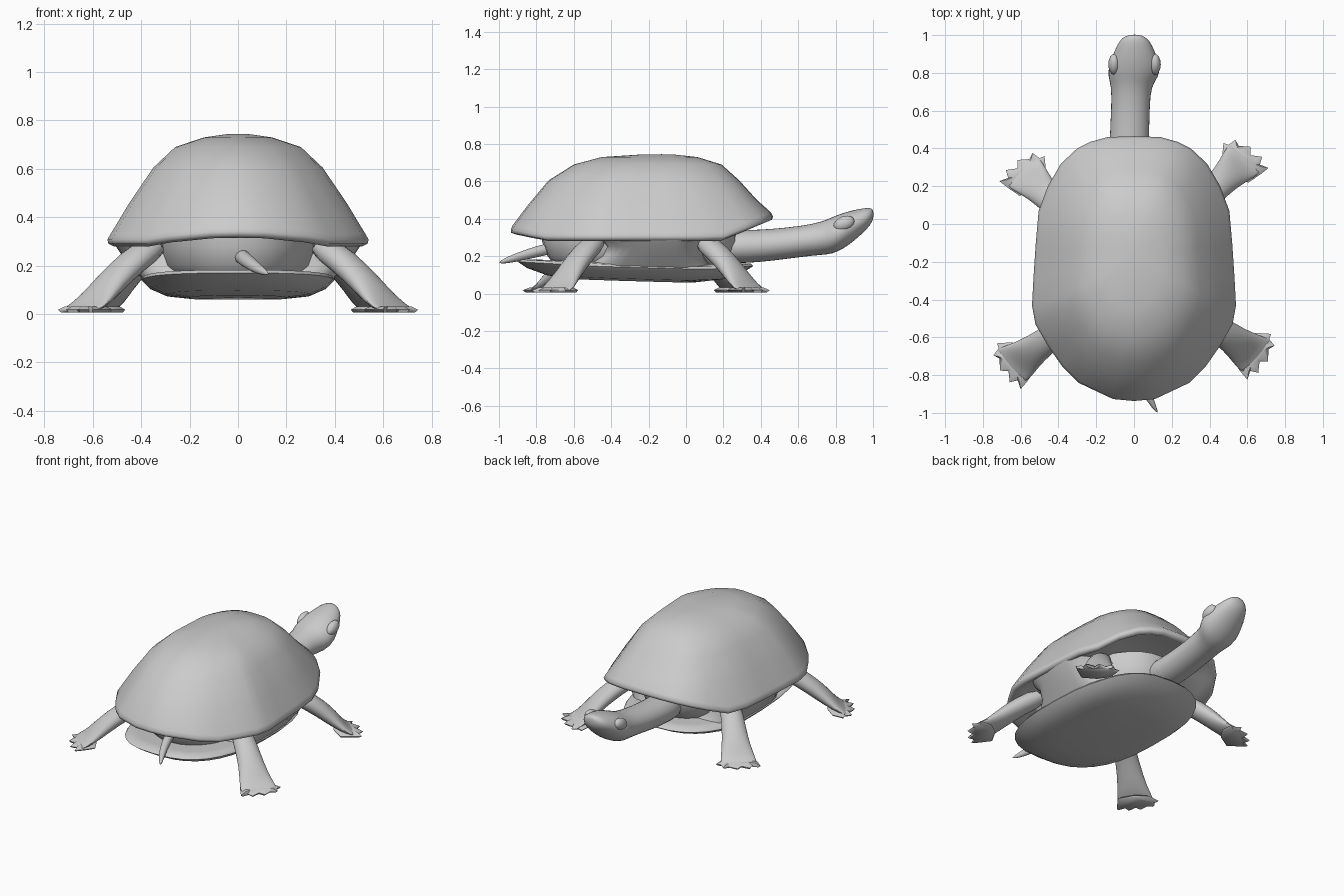
import bpy, bmesh
from math import sin, cos, pi, radians
from mathutils import Vector

if "Cube" in bpy.data.objects:
    bpy.data.objects.remove(bpy.data.objects["Cube"])


def loft(name, rings, sub=0, angle=60):
    """Skin closed rings of equal length; a ring may collapse to its centre at the ends."""
    bm = bmesh.new()
    vr = [[bm.verts.new(p) for p in r] for r in rings]
    n = len(rings[0])
    for a, b in zip(vr, vr[1:]):
        for i in range(n):
            j = (i + 1) % n
            bm.faces.new((a[i], a[j], b[j], b[i]))
    bm.faces.new(vr[0])
    bm.faces.new(vr[-1])
    bmesh.ops.remove_doubles(bm, verts=bm.verts, dist=1e-5)
    bmesh.ops.recalc_face_normals(bm, faces=bm.faces)
    me = bpy.data.meshes.new(name)
    bm.to_mesh(me)
    bm.free()
    ob = bpy.data.objects.new(name, me)
    bpy.context.collection.objects.link(ob)
    bpy.ops.object.select_all(action='DESELECT')
    ob.select_set(True)
    bpy.context.view_layer.objects.active = ob
    bpy.ops.object.shade_smooth_by_angle(angle=radians(angle))
    if sub:
        ob.modifiers.new("smooth", 'SUBSURF').levels = sub
        ob.modifiers["smooth"].render_levels = sub
    return ob


def oval(n, power):
    """Unit superellipse outline."""
    out = []
    for i in range(n):
        c, s = cos(2 * pi * i / n), sin(2 * pi * i / n)
        out.append((abs(c) ** power * (1 if c > 0 else -1), abs(s) ** power * (1 if s > 0 else -1)))
    return out


# Upper shell: half outline mirrored, then scaled into rings
half = [(0, .465), (.14, .46), (.23, .435), (.30, .40), (.385, .32), (.455, .2), (.503, .07), (.518, -.1),
        (.53, -.28), (.538, -.43), (.52, -.53), (.45, -.65), (.38, -.75), (.29, -.84), (.11, -.925), (0, -.935)]
outline = half + [(-x, y) for x, y in half[-2:0:-1]]
outline = [(x / .538, (y + .235) / .70) for x, y in outline]


def rim_z(v):
    if v > .65:
        return .295 + .1 * (v - .65) / .35
    return .29 + (.035 * (-v - .75) / .25 if v < -.75 else 0)


def shell_ring(hx, front, back, z, follow=0):
    cy, hy = (front + back) / 2, (front - back) / 2
    return [(u * hx, cy + v * hy, z + follow * (rim_z(v) - .295)) for u, v in outline]


loft("upper_shell", [
    shell_ring(0, -.2, -.2, .36),
    shell_ring(.30, .15, -.60, .36, .3),
    shell_ring(.46, .37, -.85, .315, 1),
    shell_ring(.515, .435, -.905, .285, 1),
    shell_ring(.535, .46, -.935, .295, 1),
    shell_ring(.54, .465, -.937, .312, 1),
    shell_ring(.527, .453, -.927, .335, 1),
    shell_ring(.45, .375, -.845, .46, .45),
    shell_ring(.35, .285, -.735, .605),
    shell_ring(.26, .19, -.60, .69),
    shell_ring(.14, .06, -.45, .73),
    shell_ring(.05, -.06, -.25, .743),
    shell_ring(0, -.13, -.13, .745),
], angle=80)


# Belly plate: shallow dish, rising towards the tail
def belly_ring(s, z, rise):
    pts = []
    for u, v in oval(32, .75):
        y = -.27 + .63 * v * s
        back = max(0, -v - .3) / .7
        front = max(0, v - .6) / .4
        pts.append((.40 * u * s, y, z - .018 * v * s + rise * (back * .012 + front * .025)))
    return pts


loft("belly_plate", [
    belly_ring(0, .068, 0), belly_ring(.5, .066, .1), belly_ring(.75, .078, .5), belly_ring(.92, .108, 1),
    belly_ring(1, .14, 1), belly_ring(.98, .153, 1), belly_ring(.85, .16, .6), belly_ring(0, .16, 0),
])


# Side bridges joining belly and shell, and the soft body inside
def band(hx, hy, cy, z, power):
    return [(u * hx, cy + v * hy, z) for u, v in oval(32, power)]


loft("shell_bridge", [band(.36, .36, -.2, .11, .5), band(.40, .33, -.2, .15, .5), band(.44, .28, -.18, .20, .5),
                      band(.485, .26, -.17, .25, .5), band(.515, .29, -.18, .295, .5)])
loft("inner_body", [band(.26, .44, -.25, .14, .9), band(.31, .49, -.25, .20, .9),
                    band(.33, .52, -.25, .28, .9), band(.33, .52, -.25, .36, .9)])


# Neck and head: sections across y (y, x centre, z centre, half width, half height)
def section(y, x, z, w, h, n=16):
    return [(x + w * cos(2 * pi * i / n), y, z + h * sin(2 * pi * i / n)) for i in range(n)]


loft("neck_and_head", [section(*s) for s in [
    (.15, -.02, .25, .11, .09), (.32, -.025, .25, .108, .09), (.46, -.025, .26, .106, .087),
    (.62, -.018, .279, .104, .084), (.73, -.015, .296, .107, .09), (.78, -.003, .310, .138, .101),
    (.84, .003, .335, .140, .099), (.90, .003, .365, .114, .084), (.95, .003, .392, .094, .066),
    (.985, .003, .412, .068, .048), (1.0, .003, .422, .035, .028), (1.003, .003, .424, 0, 0)]], sub=1)

# Eyes
for side, tag in ((1, "right"), (-1, "left")):
    bpy.ops.mesh.primitive_uv_sphere_add(segments=16, ring_count=10, radius=1,
                                         location=(.003 + side * .108, .845, .375), rotation=(radians(22), 0, 0))
    eye = bpy.context.object
    eye.name = "eye_" + tag
    eye.scale = (.031, .058, .038)
    bpy.ops.object.shade_smooth()

# Tail
tail = [((0, -.68, .25), .035), ((.03, -.80, .225), .032), ((.07, -.90, .195), .026),
        ((.105, -.97, .175), .016), ((.125, -1.0, .165), .003)]
loft("tail", [section(y, x, z, r, r, 10) for (x, y, z), r in tail], sub=1)


# Legs: flattened tubes ending in a webbed, clawed foot
def leg(name, path, d, side, dy):
    d = Vector((d[0], d[1], 0)).normalized()
    p = Vector((d.y, -d.x, 0))
    off = Vector((0, dy, 0))

    def place(v):
        return Vector((v.x * side, v.y, v.z)) + off

    rings = []
    for x, y, z, w, h, tilt in path:
        c = Vector((x, y, z))
        up = (Vector((0, 0, 1)) + d * tilt).normalized()
        rings.append([place(c + p * w * cos(2 * pi * i / 12) + up * h * sin(2 * pi * i / 12)) for i in range(12)])
    loft(name, rings, sub=1)
    foot = Vector(path[-1][:3])
    # scalloped web with a small claw at each toe (sideways, forward)
    web = [(-.09, -.10), (-.14, -.035), (-.113, -.025), (-.105, .02), (-.07, .008), (-.02, .048), (.01, .015),
           (.06, .05), (.08, .012), (.125, .03), (.118, -.02), (.10, -.10), (0, -.12)]
    pts = [foot + p * a + d * b for a, b in web]
    mid = foot - d * .05
    loft(f"{name}_web", [[place(q.lerp(mid, .25) + Vector((0, 0, .014))) for q in pts], [place(q) for q in pts],
                         [place(q.lerp(mid, .1) - Vector((0, 0, .011))) for q in pts]])


back_path = [(.32, -.46, .30, .064, .06, .9), (.44, -.55, .215, .073, .058, .9), (.53, -.615, .125, .083, .052, .8),
             (.59, -.66, .06, .103, .038, .4), (.635, -.69, .026, .118, .02, 0), (.66, -.71, .018, .112, .010, 0)]
front_path = [(.31, .07, .30, .064, .06, .9), (.42, .175, .215, .073, .058, .9), (.49, .25, .125, .083, .052, .8),
              (.54, .30, .06, .103, .038, .4), (.575, .335, .026, .115, .02, 0), (.60, .36, .018, .112, .010, 0)]
for side, tag, dy_b, dy_f in ((1, "right", 0, 0), (-1, "left", -.05, -.07)):
    leg("back_leg_" + tag, back_path, (.75, -.66), side, dy_b)
    leg("front_leg_" + tag, front_path, (.68, .73), side, dy_f)
